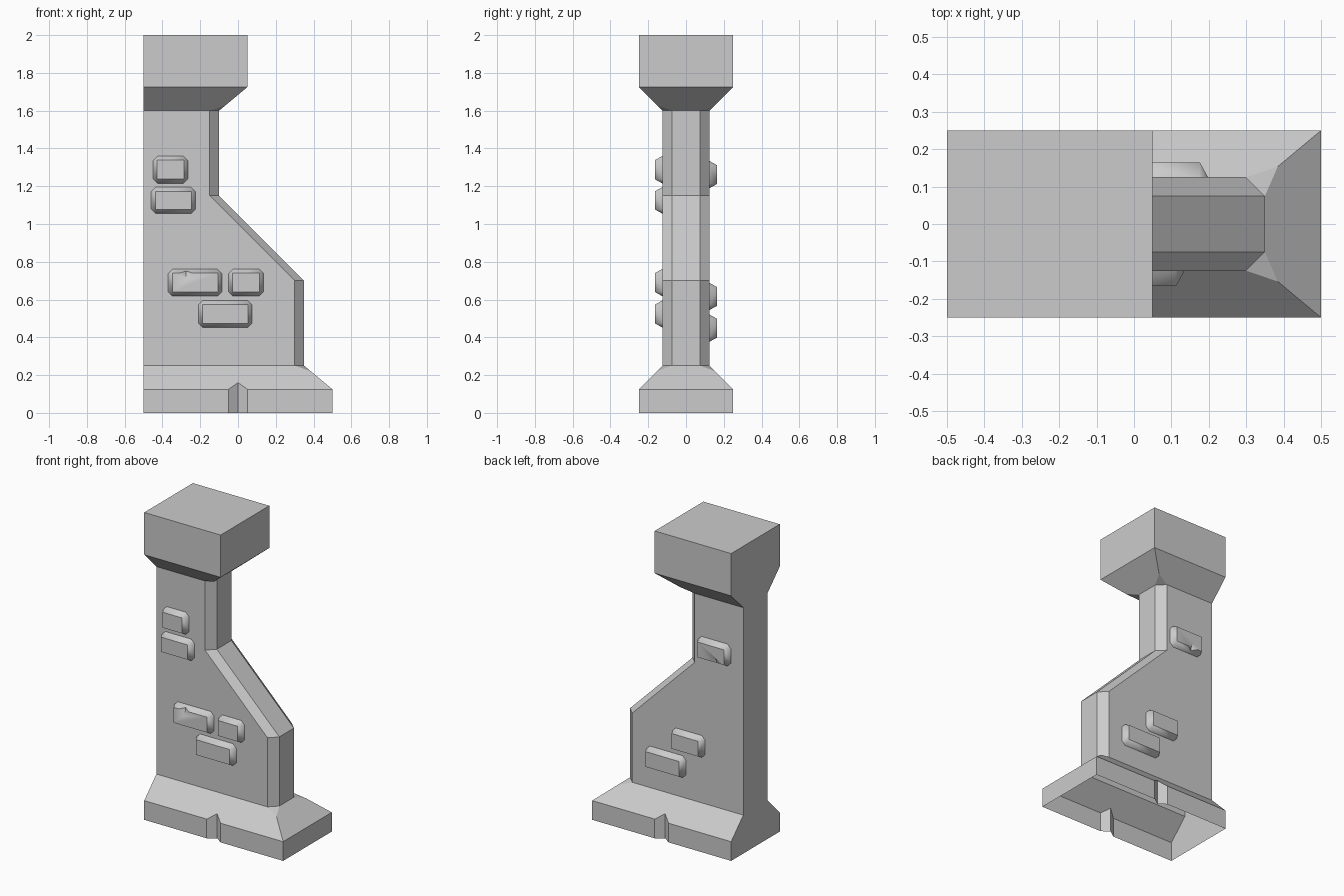
import bpy, bmesh
from mathutils import Vector

if "Cube" in bpy.data.objects:
    bpy.data.objects.remove(bpy.data.objects["Cube"])


def finish(bm, name, smooth=False):
    bmesh.ops.remove_doubles(bm, verts=bm.verts, dist=0.0005)
    bmesh.ops.recalc_face_normals(bm, faces=bm.faces)
    mesh = bpy.data.meshes.new(name)
    bm.to_mesh(mesh)
    bm.free()
    obj = bpy.data.objects.new(name, mesh)
    bpy.context.collection.objects.link(obj)
    if smooth:
        bpy.ops.object.select_all(action='DESELECT')
        bpy.context.view_layer.objects.active = obj
        obj.select_set(True)
        bpy.ops.object.shade_smooth_by_angle(angle=0.87)
    return obj


def add_face(bm, pts):
    return bm.faces.new([bm.verts.new(p) for p in pts])


def build_pillar():
    bm = bmesh.new()

    def both(*pts):  # a face and its mirror image across y = 0
        add_face(bm, pts)
        add_face(bm, [(x, -y, z) for x, y, z in reversed(pts)])

    L, W, B, C = -0.5, -0.25, -0.125, -0.075  # left end, wide, body, chamfer
    # right-hand outline of the shaft
    outline = [(0.35, 0.25), (0.35, 0.7), (-0.1, 1.15), (-0.1, 1.6)]
    both((L, B, 0.25), *[(x - 0.05, B, z) for x, z in outline], (L, B, 1.6))
    for (x0, z0), (x1, z1) in zip(outline, outline[1:]):
        both((x0 - 0.05, B, z0), (x0, C, z0), (x1, C, z1), (x1 - 0.05, B, z1))
        both((x0, C, z0), (x0, 0, z0), (x1, 0, z1), (x1, C, z1))

    # sloped skirts to the foot and cap, with a small facet at each corner
    groove = [(-0.05, W, 0.125), (0, -0.215, 0.16), (0.05, W, 0.125)]
    t = 0.77
    for xo, zo, xi, zi, extra in ((0.5, 0.125, 0.35, 0.25, groove),
                                  (0.05, 1.725, -0.1, 1.6, [])):
        k = (xo + (xi - xo) * t, W + (B - W) * t, zo + (zi - zo) * t)
        both((L, W, zo), *extra, (xo, W, zo), k, (xi - 0.05, B, zi), (L, B, zi))
        both((xo, W, zo), (xo, 0, zo), (xi, 0, zi), (xi, C, zi), k)
        both(k, (xi, C, zi), (xi - 0.05, B, zi))

    # foot walls with the V groove, open underneath
    run = [(L, W, 0.125), *groove, (0.5, W, 0.125), (0.5, 0, 0.125)]
    for a, b in zip(run, run[1:]):
        both((a[0], a[1], 0), (b[0], b[1], 0), b, a)

    # cap walls and top
    both((L, W, 1.725), (0.05, W, 1.725), (0.05, W, 2), (L, W, 2))
    both((0.05, W, 1.725), (0.05, 0, 1.725), (0.05, 0, 2), (0.05, W, 2))
    both((L, W, 2), (0.05, W, 2), (0.05, 0, 2), (L, 0, 2))

    # flat left end
    both((L, 0, 0), (L, W, 0), (L, W, 0.125), (L, B, 0.25),
         (L, B, 1.6), (L, W, 1.725), (L, W, 2), (L, 0, 2))
    finish(bm, "pillar")


def build_brick(name, x0, x1, z0, z1, side, chip=None):
    """Raised brick; side -1 is front, 1 is back; chip = (x, -1 low / 1 high)."""
    bm = bmesh.new()
    cx, cz, w, h = (x0 + x1) / 2, (z0 + z1) / 2, (x1 - x0) / 2, (z1 - z0) / 2
    yb, yf, c, i = side * 0.125, side * 0.165, 0.024, 0.022
    flip = chip[1] if chip else 1

    def P(u, v, y):  # the chipped edge is always local +v
        return Vector((cx + u, y, cz + v * flip))

    TL, TR = P(i - w, h - i, yf), P(w - i, h - i, yf)
    BL, BR = P(i - w, i - h, yf), P(w - i, i - h, yf)
    o = [P(u, v, yb) for u, v in ((c - w, h), (w - c, h), (w, h - c), (w, c - h),
                                  (w - c, -h), (c - w, -h), (-w, c - h), (-w, h - c))]
    front, top = [BL, BR, TR, TL], [TL, o[0], o[1], TR]
    if chip:
        u = chip[0] - cx
        l, r = P(u - 0.035, h - i, yf), P(u + 0.035, h - i, yf)
        b = P(u, h - i - 0.035, yf)
        tp = P(u, h - i / 2, (yf + yb) / 2)
        deep = P(u, h - i - 0.005, yf - side * 0.02)
        front[3:3] = [r, b, l]
        top += [r, tp, l]
        for tri in ((l, b, deep), (b, r, deep), (r, tp, deep), (tp, l, deep)):
            add_face(bm, tri)
    faces = [front, top, [TR, o[1], o[2]], [TR, o[2], o[3], BR], [BR, o[3], o[4]],
             [BR, o[4], o[5], BL], [BL, o[5], o[6]], [BL, o[6], o[7], TL], [TL, o[7], o[0]]]
    for f in faces:
        add_face(bm, f)
    obj = finish(bm, name, True)
    # open shell: make sure it faces outwards
    big = max(obj.data.polygons, key=lambda p: p.area)
    if big.normal.y * side < 0:
        obj.data.flip_normals()


build_pillar()

# bricks standing out of the front and back walls
bricks = [
    (-0.45, -0.265, 1.215, 1.36, -1, None),
    (-0.46, -0.225, 1.055, 1.195, -1, None),
    (-0.37, -0.085, 0.618, 0.762, -1, (-0.275, 1)),
    (-0.05, 0.135, 0.618, 0.762, -1, None),
    (-0.21, 0.075, 0.452, 0.595, -1, None),
    (-0.41, -0.175, 1.19, 1.333, 1, (-0.32, -1)),
    (-0.225, 0.01, 0.545, 0.688, 1, None),
    (-0.087, 0.198, 0.377, 0.52, 1, None),
]
for n, args in enumerate(bricks):
    build_brick(f"brick_{n + 1}", *args)
